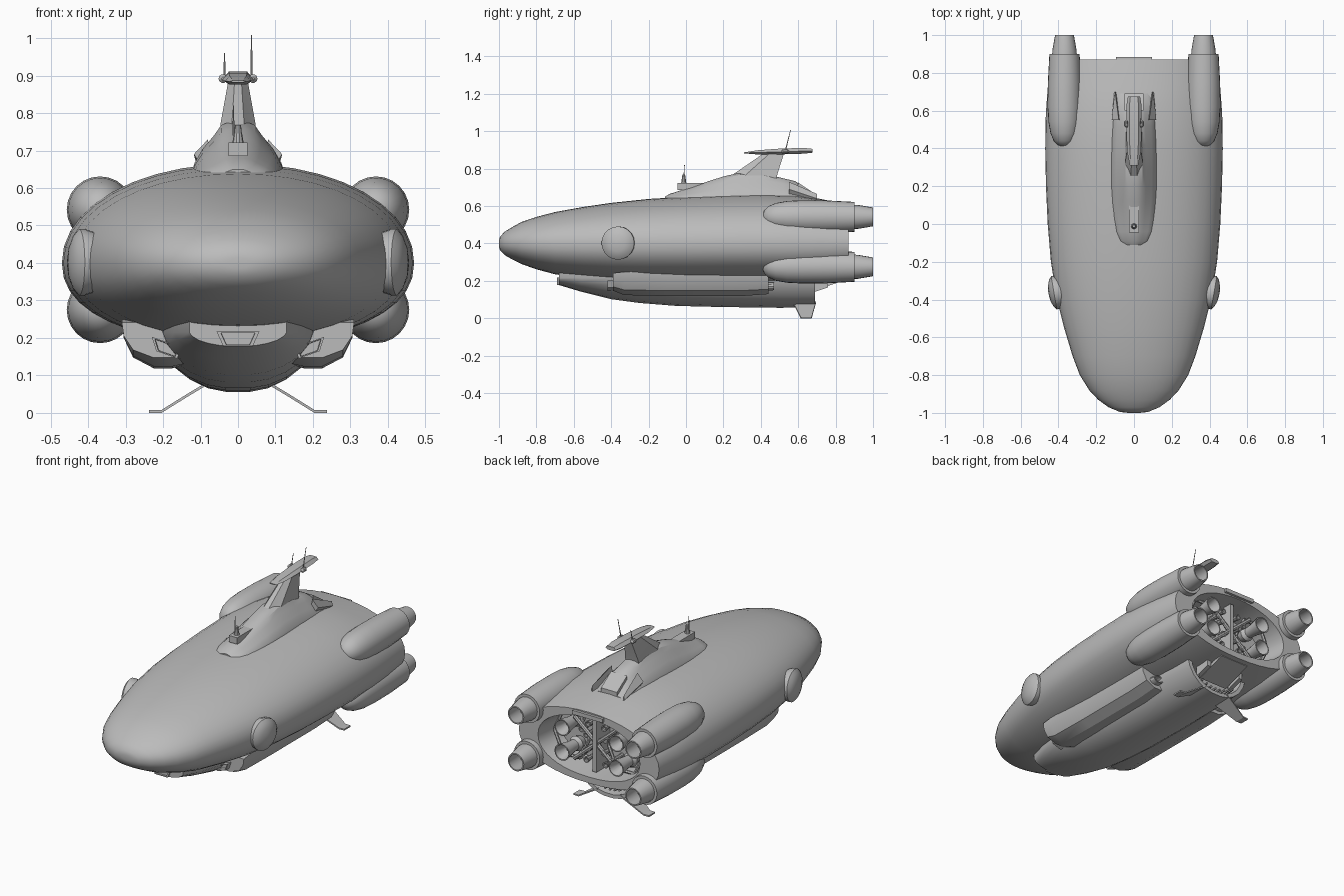
import bpy, bmesh, math
from mathutils import Vector, Matrix

if "Cube" in bpy.data.objects:
    bpy.data.objects.remove(bpy.data.objects["Cube"])

grey = bpy.data.materials.new("hull grey")
grey.diffuse_color = (0.5, 0.5, 0.5, 1)
grey.use_nodes = True
grey.node_tree.nodes["Principled BSDF"].inputs["Base Color"].default_value = grey.diffuse_color

def finish(name, bm, angle=32):
    bmesh.ops.remove_doubles(bm, verts=bm.verts, dist=1e-5)
    bmesh.ops.recalc_face_normals(bm, faces=bm.faces)
    me = bpy.data.meshes.new(name)
    bm.to_mesh(me)
    bm.free()
    me.materials.append(grey)
    ob = bpy.data.objects.new(name, me)
    bpy.context.collection.objects.link(ob)
    bpy.ops.object.select_all(action='DESELECT')
    ob.select_set(True)
    bpy.context.view_layer.objects.active = ob
    bpy.ops.object.shade_smooth_by_angle(angle=math.radians(angle))
    return ob

def loft(name, rings, angle=32):
    """Skin a list of equal-length closed rings and cap both ends."""
    bm = bmesh.new()
    vs = [[bm.verts.new(p) for p in r] for r in rings]
    n = len(vs[0])
    for a, b in zip(vs, vs[1:]):
        for i in range(n):
            j = (i + 1) % n
            bm.faces.new((a[i], a[j], b[j], b[i]))
    bm.faces.new(vs[0])
    bm.faces.new(vs[-1])
    return finish(name, bm, angle)

def lathe(name, profile, matrix, seg=20, squash=1):
    """Revolve (distance, radius) pairs about local y."""
    rings = [[matrix @ Vector((r * math.cos(t), d, squash * r * math.sin(t)))
              for t in (2 * math.pi * i / seg for i in range(seg))] for d, r in profile]
    return loft(name, rings)

def bar(name, p, q, r, r2=None, seg=8):
    p, q = Vector(p), Vector(q)
    m = Matrix.Translation(p) @ Vector((0, 1, 0)).rotation_difference(q - p).to_matrix().to_4x4()
    return lathe(name, [(0, r), ((q - p).length, r if r2 is None else r2)], m, seg)

def box(name, x0, x1, y0, y1, z0, z1, tilt=0):
    return loft(name, [[(x0, y, z0 + d), (x1, y, z0 + d), (x1, y, z1 + d), (x0, y, z1 + d)]
                       for y, d in ((y0, 0), (y1, tilt))], 20)

def oval(y, w, top, bottom, n=40):
    pts = []
    for i in range(n):
        t = 2 * math.pi * i / n
        s, c = math.sin(t), math.cos(t)
        e = 0.97 if s > 0 else 0.9
        h = top - 0.4 if s > 0 else 0.4 - bottom
        pts.append((math.copysign(abs(c) ** e, c) * w, y,
                    0.4 + h * math.copysign(abs(s) ** e, s)))
    return pts

def at(x, y, z):
    return Matrix.Translation((x, y, z))

# Main hull, with an open engine bay at the back
stations = [(-1, .03, .415, .385), (-.995, .075, .435, .365), (-.97, .135, .463, .338),
            (-.93, .19, .487, .315), (-.88, .237, .515, .29), (-.8, .287, .542, .262),
            (-.7, .325, .568, .235), (-.55, .37, .595, .215), (-.4, .408, .617, .2),
            (-.2, .44, .638, .19), (0, .457, .65, .185), (.2, .466, .66, .185),
            (.4, .47, .665, .185), (.58, .467, .66, .185), (.72, .457, .638, .19),
            (.87, .44, .608, .205), (.87, .32, .572, .24), (.7, .30, .555, .255)]
loft("hull", [oval(*s) for s in stations])
box("rear_lip_tab", -.095, .095, .85, .885, .578, .6)

# Engine bay: main nozzles, thrusters and hexagonal frames
cone = [(0, .03), (.04, .042), (.06, .03), (.1, .034), (.17, .047), (.17, .041), (.1, .025)]
box("bay_divider", -.012, .012, .69, .82, .25, .56)
for s in (1, -1):
    for z in (.475, .335):
        lathe("bay_nozzle", cone, at(s * .17, .7, z), 16)
        bar("bay_strut", (0, .8, .405), (s * .14, .8, z + (.05 if z > .4 else -.05)), .012)
        for dx, dz in ((.05, .03), (.09, -.01), (.06, -.035)):
            lathe("bay_thruster", [(0, .012), (.07, .012), (.11, .018), (.11, .012), (.08, .008)],
                  at(s * dx, .7, z + dz), 10)
    hexa = [(s * .17 + .11 * math.cos(k * math.pi / 3), .78,
             .405 + .14 * math.sin(k * math.pi / 3)) for k in range(6)]
    for a, b in zip(hexa, hexa[1:] + hexa[:1]):
        bar("bay_frame", a, b, .009, seg=6)

# Four engine nacelles
nacelle = [(.41, .012), (.418, .035), (.44, .057), (.48, .074), (.54, .085), (.62, .089),
           (.75, .088), (.9, .08), (.9, .066)]
nozzle = [(.88, .066), (.92, .064), (1, .05), (1, .043), (.9, .05)]
for s in (1, -1):
    for z in (.542, .275):
        lathe("nacelle", nacelle, at(s * .368, 0, z), 24)
        lathe("nacelle_nozzle", nozzle, at(s * .368, 0, z), 20)

# Round side pods
for s in (1, -1):
    m = at(s * .398, -.36, .402) @ Matrix.Rotation(-s * (math.pi / 2 + .17), 4, 'Z')
    lathe("side_pod", [(-.03, .075), (.012, .089), (.026, .089), (.04, .072),
                       (.05, .045), (.055, .012)], m, 20)

# Dorsal fairing
bell = [(1, -.3), (1, 0), (.92, .22), (.75, .48), (.5, .74), (.36, .92), (.14, 1)]

def fairing(y, w, top):
    right = [(w * x, y, .635 + (top - .635) * h if h >= 0 else .58) for x, h in bell]
    return right + [(-x, yy, z) for x, yy, z in reversed(right)]

loft("dorsal_fairing", [fairing(*f) for f in (
    (-.112, .045, .65), (-.09, .078, .664), (-.04, .098, .68), (.03, .11, .70), (.12, .12, .733),
    (.2, .125, .758), (.29, .126, .779), (.42, .124, .773), (.52, .119, .748), (.585, .114, .733),
    (.645, .105, .685), (.69, .09, .648))])
box("dorsal_hatch", -.05, .05, .6, .69, .69, .725, -.06)
for s in (1, -1):
    loft("dorsal_spike", [
        [(s * .07, .55, .62), (s * .118, .55, .69), (s * .08, .55, .73)],
        [(s * .095, .7, .63), (s * .104, .7, .64), (s * .1, .7, .665)]])

# Tail mast and its wing plate
def blade(z, y0, y1, w):
    l = y1 - y0
    return [(x * w, y0 + f * l, z) for x, f in
            ((-.35, 0), (.35, 0), (1, .3), (.85, 1), (-.85, 1), (-1, .3))]

loft("mast", [blade(.73, .2, .48, .052), blade(.775, .26, .49, .046), blade(.885, .42, .525, .026)])

def plate(y, w, z0, z1):
    m = z0 + (z1 - z0) * .45
    return [(-.6 * w, y, z0), (.6 * w, y, z0), (w, y, m), (.6 * w, y, z1), (-.6 * w, y, z1), (-w, y, m)]

loft("mast_wing", [plate(*p) for p in (
    (.31, .022, .882, .887), (.38, .036, .876, .898), (.5, .041, .876, .907),
    (.63, .04, .88, .911), (.675, .032, .885, .906))])
for s, top in ((1, 1.008), (-1, .96)):
    lathe("antenna_mount", [(-.02, .004), (-.012, .012), (.012, .012), (.02, .004)],
          at(s * .04, .53, .892), 10)
    bar("antenna", (s * .036, .53, .89), (s * .036, .53 + (top - .89) * .25, top), .003, .0015)

# Forward sensor turret
box("sensor_base", -.026, .026, -.045, .1, .685, .722)
bar("sensor_post", (0, -.012, .715), (0, -.012, .745), .016, .011, 10)
bar("sensor_head", (0, -.012, .738), (0, -.012, .768), .011, .008, 10)
bar("sensor_antenna", (-.012, -.012, .74), (-.012, -.008, .82), .0025, .0015)

# Ventral keel with an open exhaust at the back
def keel(y, w, b, top=.27):
    h = .215 - b
    right = [(w * x, y, b + h * f) for x, f in
             ((.15, 0), (.38, .06), (.6, .2), (.8, .42), (.94, .72), (1, 1))] + [(w, y, top)]
    return right + [(-x, yy, z) for x, yy, z in reversed(right)]

loft("keel", [keel(*k) for k in (
    (-.68, .13, .178), (-.56, .17, .142), (-.4, .2, .102), (-.25, .212, .082), (-.05, .218, .066),
    (.2, .218, .06), (.5, .21, .056), (.69, .2, .058), (.69, .175, .078, .23), (.6, .165, .085, .225))])
for i in range(9):
    x = -.12 + .03 * i
    z = .088 + 2.6 * x * x
    bar("exhaust_tooth", (x, .59, z + .012), (x, .685, z + .012), .009, .006, 6)
box("tail_ramp", -.09, .09, .66, .84, .14, .16, .06)
for s in (1, -1):
    box("tail_bracket", s * .11 - .012, s * .11 + .012, .67, .76, .135, .2, .03)

# Intake lips: nose of keel and both sponsons
def intake(name, cx, y, z, w, h, slope):
    def r(k, yy):
        return [(cx + k * a * w, yy, z + k * b * h + k * a * w * slope) for a, b in
                ((-1, 1), (-.7, -1), (.7, -1), (1, 1))]
    loft(name, [r(1, y + .12), r(1, y), r(.8, y), r(.7, y + .06)], 20)

intake("keel_intake", 0, -.69, .198, .057, .019, 0)

# Side sponsons along the keel
def sponson(s, y, k):
    return [(s * x, y, .22 + (z - .22) * k) for x, z in
            ((.13, .25), (.13, .13), (.175, .119), (.225, .119), (.28, .148), (.305, .2), (.31, .25))]

for s in (1, -1):
    loft("sponson", [sponson(s, -.39, .72), sponson(s, -.33, .95), sponson(s, -.1, 1),
                     sponson(s, .3, 1), sponson(s, .44, .9)], 25)
    intake("sponson_intake", s * .19, -.42, .172, .04, .017, s * .35)
    lathe("sponson_exhaust", [(0, .04), (.06, .034), (.06, .027), (.02, .022)],
          at(s * .22, .41, .17), 14, .6)
    # Landing fins with flat feet
    loft("landing_fin", [[(s * x, y0, z), (s * x, y1, z), (s * x, y1, z + .008), (s * x, y0, z + .008)]
                         for x, z, y0, y1 in ((.07, .082, .57, .695), (.13, .046, .59, .685),
                                              (.204, 0, .613, .672), (.237, 0, .615, .67))], 20)
